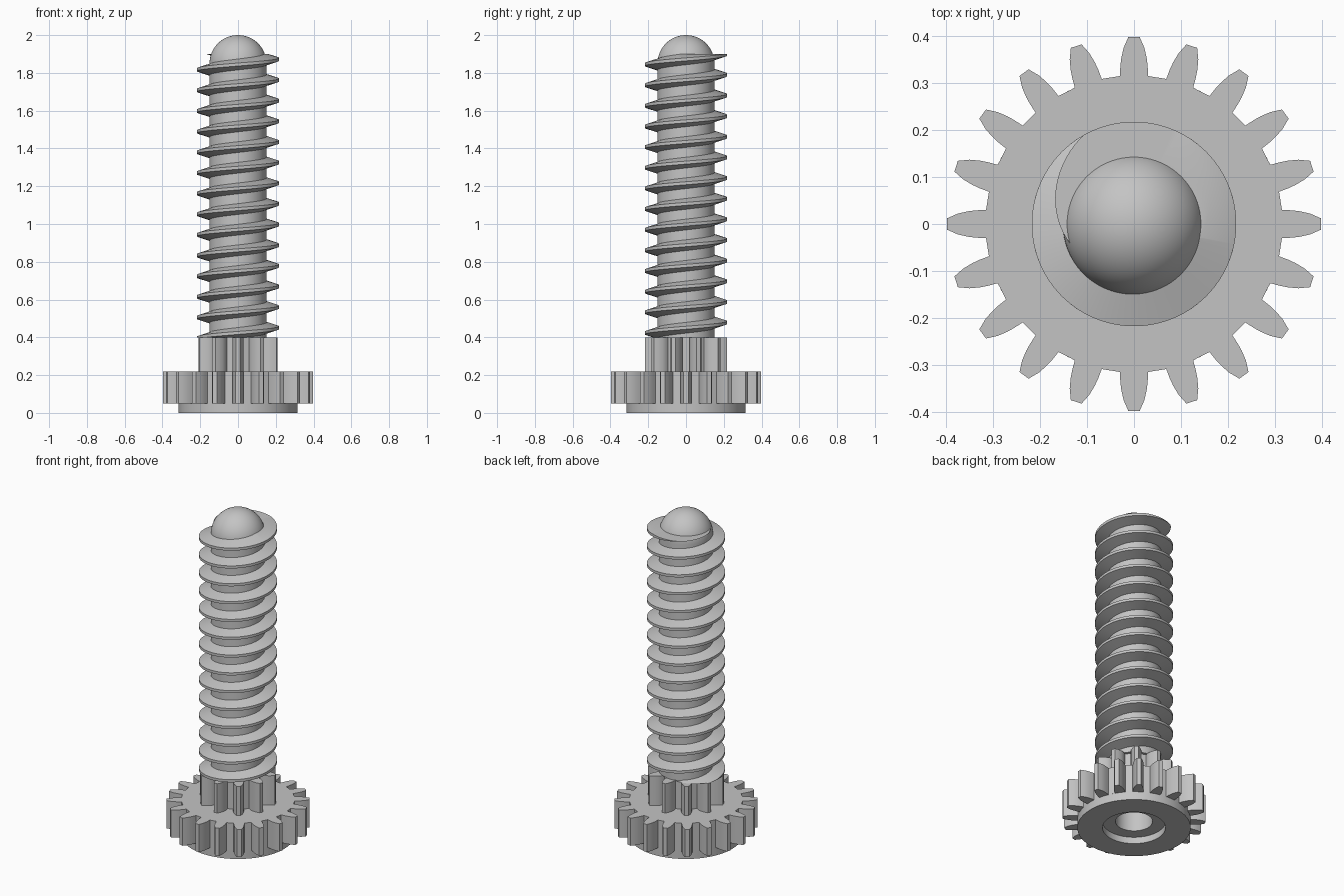
import bpy, bmesh
from math import pi, tau, sin, cos, atan2, hypot, radians

if "Cube" in bpy.data.objects:
    bpy.data.objects.remove(bpy.data.objects["Cube"])

grey = bpy.data.materials.new("plain_grey")
grey.use_nodes = True
colour = (0.55, 0.55, 0.55, 1)
grey.diffuse_color = colour
grey.node_tree.nodes["Principled BSDF"].inputs["Base Color"].default_value = colour


def finish(name, bm):
    bmesh.ops.recalc_face_normals(bm, faces=bm.faces)
    mesh = bpy.data.meshes.new(name)
    bm.to_mesh(mesh)
    bm.free()
    mesh.materials.append(grey)
    ob = bpy.data.objects.new(name, mesh)
    bpy.context.collection.objects.link(ob)
    bpy.ops.object.select_all(action="DESELECT")
    ob.select_set(True)
    bpy.context.view_layer.objects.active = ob
    bpy.ops.object.shade_smooth_by_angle(angle=radians(30))
    return ob


def lathe(name, profile, steps=96):
    bm = bmesh.new()
    verts = [bm.verts.new((r, 0, z)) for r, z in profile]
    edges = [bm.edges.new(pair) for pair in zip(verts, verts[1:])]
    bmesh.ops.spin(bm, geom=verts + edges, cent=(0, 0, 0), axis=(0, 0, 1),
                   angle=tau, steps=steps)
    bmesh.ops.remove_doubles(bm, verts=bm.verts, dist=1e-5)
    return finish(name, bm)


def gear(name, teeth, flank, bottom, top, bore=0.12):
    """Ring gear: flank lists (half width, distance from axis) from root to tip."""
    bm = bmesh.new()
    half = [(atan2(w, d), hypot(w, d)) for w, d in flank]
    tooth = [(-a, r) for a, r in half] + [(a, r) for a, r in reversed(half)]
    outline = [(pi / 2 + tau * i / teeth + a, r) for i in range(teeth) for a, r in tooth]

    def loop(z, radius=None):
        return [bm.verts.new(((radius or r) * cos(a), (radius or r) * sin(a), z))
                for a, r in outline]

    loops = [loop(bottom), loop(top), loop(top, bore), loop(bottom, bore)]
    n = len(outline)
    for k in range(4):
        a, b = loops[k], loops[(k + 1) % 4]
        for i in range(n):
            j = (i + 1) % n
            bm.faces.new((a[i], a[j], b[j], b[i]))
    return finish(name, bm)


# Shaft with flange, counterbored hole underneath and domed tip
dome_r = 0.151
dome_z = 2 - dome_r
dome = [(dome_r * cos(pi / 2 * i / 20), dome_z + dome_r * sin(pi / 2 * i / 20))
        for i in range(20)]
lathe("shaft_and_flange",
      [(0, 0.8), (0.103, 0.8), (0.103, 0.04), (0.175, 0.04), (0.175, 0),
       (0.315, 0), (0.315, 0.05), (0.13, 0.05), (0.13, 0.4), (dome_r, 0.4)]
      + dome + [(0, 2)])

# Two stacked gears
gear("large_gear", 20, [(0.030, 0.314), (0.029, 0.335), (0.027, 0.352),
                        (0.022, 0.374), (0.012, 0.397)], 0.05, 0.22)
gear("small_gear", 10, [(0.024, 0.134), (0.030, 0.155), (0.028, 0.175),
                        (0.021, 0.198), (0.011, 0.217)], 0.22, 0.40)

# Helical thread, trimmed flat at both ends
bm = bmesh.new()
pitch, per_turn = 0.1093, 96
section = [(0.14, -0.032), (0.217, -0.008), (0.217, 0.008), (0.14, 0.032)]
previous = None
for i in range(int(per_turn * 15.5)):
    a = pi + tau * i / per_turn
    z = 1.817 - 14 * pitch + pitch * i / per_turn
    ring = [bm.verts.new((r * cos(a), r * sin(a), z + h)) for r, h in section]
    if previous:
        for k in range(4):
            m = (k + 1) % 4
            bm.faces.new((previous[k], previous[m], ring[m], ring[k]))
    previous = ring
for height, up in ((0.4, -1), (1.9, 1)):
    bmesh.ops.bisect_plane(bm, geom=bm.verts[:] + bm.edges[:] + bm.faces[:],
                           plane_co=(0, 0, height), plane_no=(0, 0, up),
                           clear_outer=True)
    rim = [e for e in bm.edges if e.is_boundary
           and all(abs(v.co.z - height) < 1e-4 for v in e.verts)]
    bmesh.ops.triangle_fill(bm, edges=rim, use_beauty=True)
finish("screw_thread", bm)
